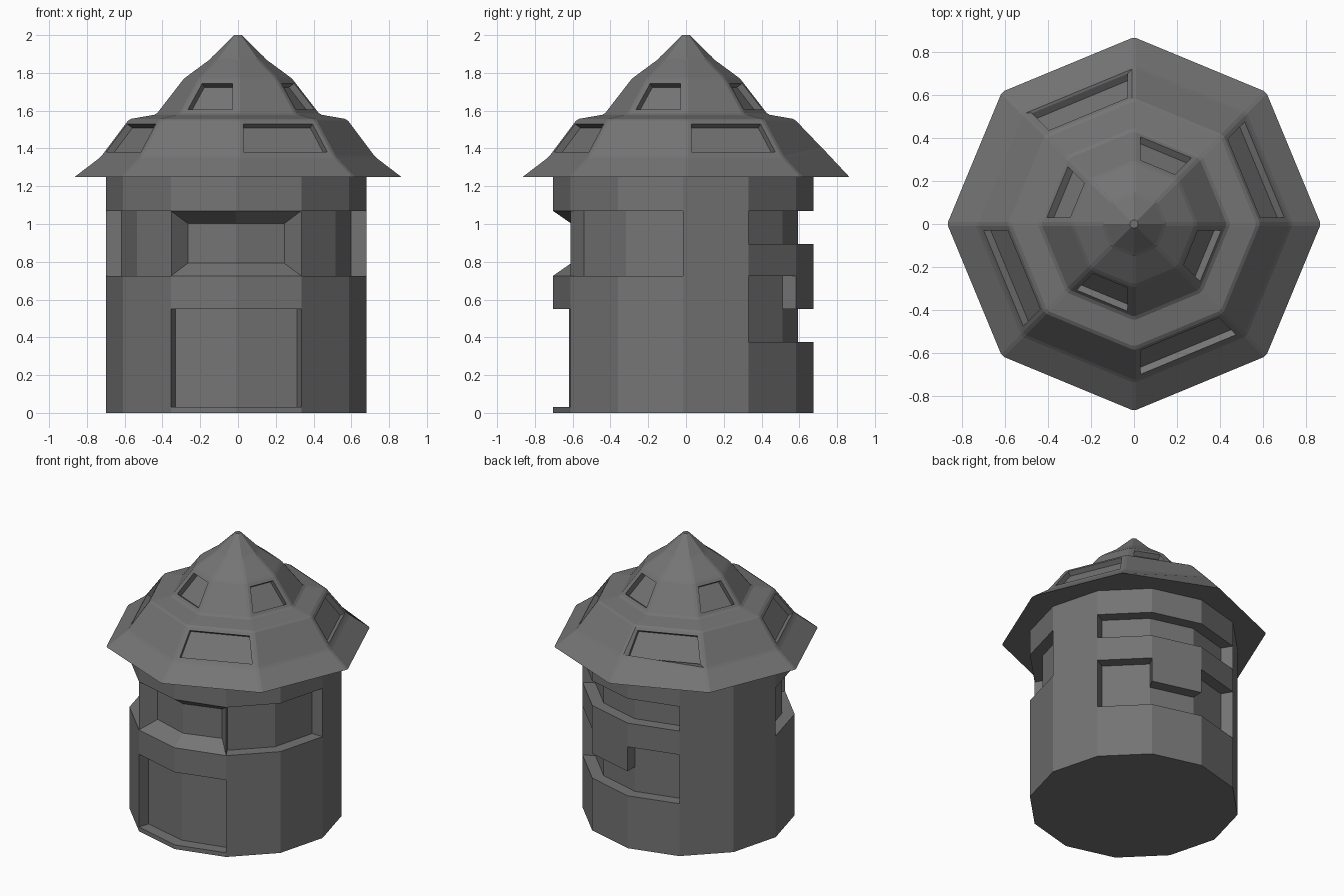
import bpy, bmesh
from math import cos, sin, tau, atan2
from mathutils import Vector

if "Cube" in bpy.data.objects:
    bpy.data.objects.remove(bpy.data.objects["Cube"])

# Dark grey finish
grey = bpy.data.materials.new("dark_grey")
grey.diffuse_color = (0.175, 0.175, 0.175, 1)
grey.use_nodes = True
grey.node_tree.nodes["Principled BSDF"].inputs["Base Color"].default_value = grey.diffuse_color


def shell(bm, profile, n, cx=0, cy=0):
    """Stack n-sided rings of (radius, z), capped; returns rings and faces[level][sector]."""
    rings = [[bm.verts.new((cx + r * cos(tau * i / n), cy + r * sin(tau * i / n), z))
              for i in range(n)] for r, z in profile]
    faces = [[bm.faces.new((a[i], a[(i + 1) % n], b[(i + 1) % n], b[i]))
              for i in range(n)] for a, b in zip(rings, rings[1:])]
    bm.faces.new(rings[0][::-1])
    bm.faces.new(rings[-1])
    bm.normal_update()
    return rings, faces


def finish(bm, name):
    bm.normal_update()
    mesh = bpy.data.meshes.new(name)
    bm.to_mesh(mesh)
    bm.free()
    mesh.materials.append(grey)
    bpy.context.collection.objects.link(bpy.data.objects.new(name, mesh))


# Tower body: twelve sides, with recesses pushed inwards
CX, CY = -0.01, -0.015
levels = [0, 0.03, 0.375, 0.55, 0.725, 0.895, 1.07, 1.25]
bm = bmesh.new()
_, body = shell(bm, [(0.69, z) for z in levels], 12, CX, CY)


def recess(cells, sx=0.88, sy=0.88, sz=1.0, zc=0.8975):
    old = [body[l][s] for l, s in cells]
    ret = bmesh.ops.extrude_face_region(bm, geom=old)
    for v in ret["geom"]:
        if isinstance(v, bmesh.types.BMVert):
            v.co.x = CX + (v.co.x - CX) * sx
            v.co.y = CY + (v.co.y - CY) * sy
            v.co.z = zc + (v.co.z - zc) * sz
    bmesh.ops.delete(bm, geom=[f for f in old if f.is_valid], context='FACES')


def block(lv, sectors):
    return [(l, s) for l in lv for s in sectors]


recess(block((1, 2), (8, 9)), 0.933, 0.875)            # door
recess(block((4, 5), (8, 9)), 0.74, 0.86, 0.61)        # front window with splayed reveals
recess(block((4, 5), (10, 11)))                        # right window
recess(block((4, 5), (6, 7)))                          # left window
recess(block((5,), (1, 2, 3)))                         # upper back slot
recess(block((2,), (1, 2, 3)) + block((3,), (1, 3)))   # lower back slot around a hanging block
finish(bm, "tower_body")

# Two-tier roof: eight sides with softened ridges
bm = bmesh.new()
profile = [(0.868, 1.25), (0.73, 1.355), (0.58, 1.555),
           (0.437, 1.58), (0.29, 1.77), (0.145, 1.877), (0.02, 2.0)]
shell(bm, profile, 8)
soft = [e for e in bm.edges if 1.26 < max(v.co.z for v in e.verts) < 1.9]
bmesh.ops.bevel(bm, geom=soft, offset=0.01, offset_type='OFFSET', segments=1,
                profile=0.5, affect='EDGES')
bm.normal_update()

# Sunken skylights on alternate faces of each tier
skylights = []
for f in bm.faces:
    c = f.calc_center_median()
    sector = int((atan2(c.y, c.x) % tau) / (tau / 8))
    tier = 0 if 1.43 < c.z < 1.48 else 1 if 1.65 < c.z < 1.70 else None
    if tier is not None and f.calc_area() > 0.03 and sector % 2 == tier:
        skylights.append(f)
bmesh.ops.inset_individual(bm, faces=skylights, thickness=0.021, use_even_offset=True)
bm.normal_update()
bmesh.ops.inset_individual(bm, faces=skylights, thickness=0, depth=-0.037)

# Raised kink at the back of the eave
for v in bm.verts:
    if (v.co - Vector((0, 0.73, 1.355))).length < 0.022:
        v.co.z += 0.04
finish(bm, "roof")
